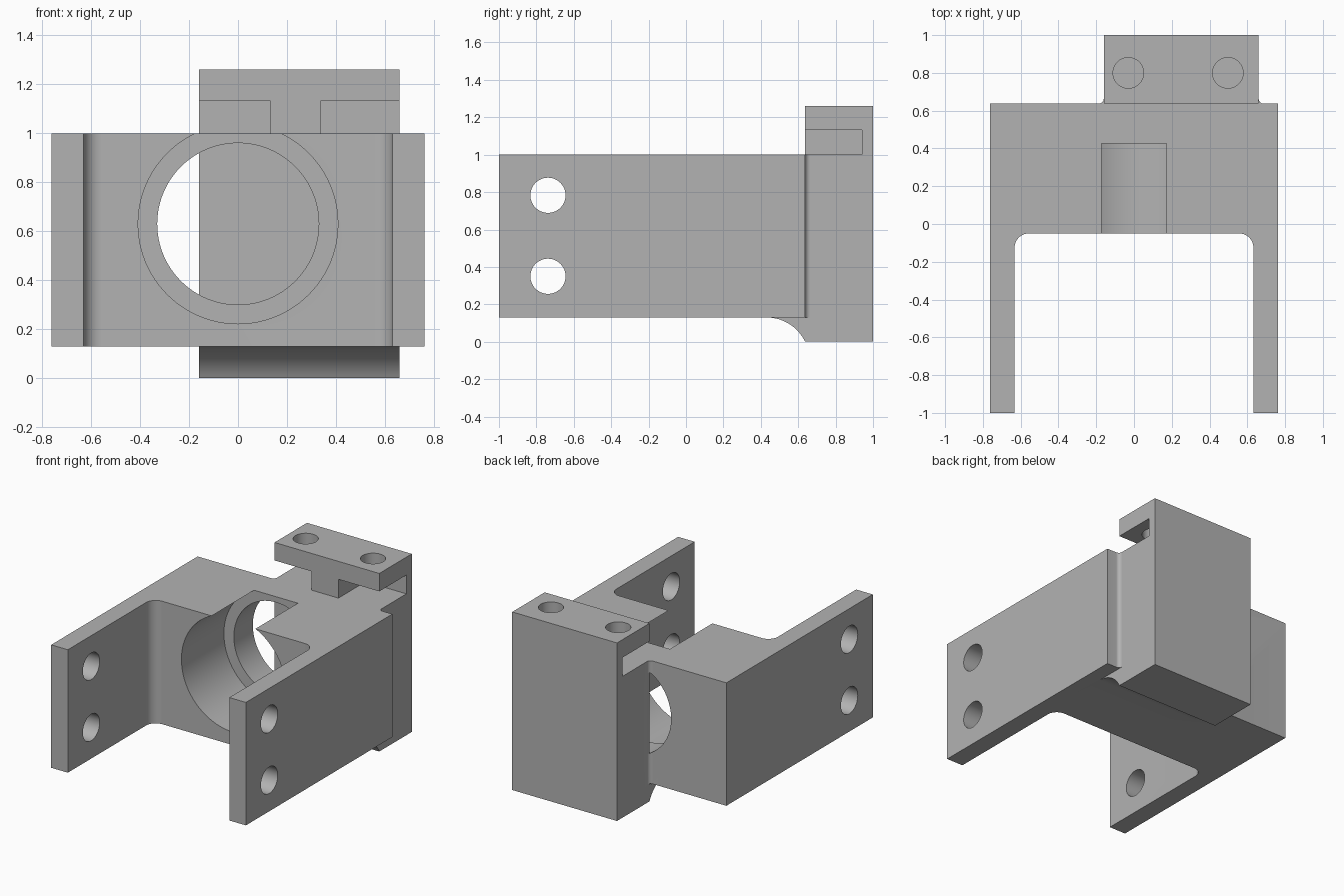
import bpy, bmesh
from math import cos, sin, pi, radians, asin
from mathutils import Vector, Matrix

cube = bpy.data.objects.get("Cube")
if cube:
    bpy.data.objects.remove(cube, do_unlink=True)

grey = bpy.data.materials.new("plain grey")
grey.use_nodes = True
colour = (0.45, 0.45, 0.45, 1)
grey.diffuse_color = colour
grey.node_tree.nodes["Principled BSDF"].inputs["Base Color"].default_value = colour


def add_object(name, bm):
    bmesh.ops.recalc_face_normals(bm, faces=bm.faces)
    mesh = bpy.data.meshes.new(name)
    bm.to_mesh(mesh)
    bm.free()
    mesh.materials.append(grey)
    obj = bpy.data.objects.new(name, mesh)
    bpy.context.collection.objects.link(obj)
    return obj


def arc(cx, cy, r, start, end, steps=12):
    angles = [start + (end - start) * i / steps for i in range(steps + 1)]
    return [(cx + r * cos(a), cy + r * sin(a)) for a in angles]


def prism(name, points, direction):
    """Extrude a closed outline of 3D points along a direction."""
    bm = bmesh.new()
    face = bm.faces.new([bm.verts.new(p) for p in points])
    new = bmesh.ops.extrude_face_region(bm, geom=[face])["geom"]
    verts = [v for v in new if isinstance(v, bmesh.types.BMVert)]
    bmesh.ops.translate(bm, verts=verts, vec=direction)
    return add_object(name, bm)


def box(name, low, high):
    (x, y, z), (u, v, w) = low, high
    return prism(name, [(x, y, z), (u, y, z), (u, v, z), (x, v, z)], (0, 0, w - z))


def cylinder(name, start, end, radius, steps=72):
    start, end = Vector(start), Vector(end)
    axis = end - start
    turn = Vector((0, 0, 1)).rotation_difference(axis).to_matrix().to_4x4()
    bm = bmesh.new()
    bmesh.ops.create_cone(bm, cap_ends=True, segments=steps, radius1=radius,
                          radius2=radius, depth=axis.length,
                          matrix=Matrix.Translation((start + end) / 2) @ turn)
    return add_object(name, bm)


def combine(target, other, operation):
    mod = target.modifiers.new(operation, "BOOLEAN")
    mod.operation, mod.solver, mod.object = operation, "EXACT", other
    other.hide_render = True
    bpy.context.view_layer.objects.active = target
    bpy.ops.object.modifier_apply(modifier=mod.name)
    bpy.data.objects.remove(other, do_unlink=True)


HALF, ARM, FRONT, BACK = 0.762, 0.632, -0.05, 0.637
BOTTOM, TOP = 0.13, 1.0
LEFT, RIGHT = -0.16, 0.66
R, F = 0.075, 0.027

# Fork body with rounded inner corners and small fillets at the back
outline = [(-HALF, BACK), (-HALF, -1), (-ARM, -1)]
outline += arc(-ARM + R, FRONT - R, R, pi, pi / 2)
outline += arc(ARM - R, FRONT - R, R, pi / 2, 0)
outline += [(ARM, -1), (HALF, -1), (HALF, BACK)]
outline += arc(RIGHT + F, BACK + F, F, -pi / 2, -pi, 8)
outline += arc(LEFT - F, BACK + F, F, 0, -pi / 2, 8)
bracket = prism("fork_bracket", [(x, y, BOTTOM) for x, y in outline],
                (0, 0, TOP - BOTTOM))

# Stepped bore and arm bolt holes
combine(bracket, cylinder("counterbore", (0, -0.3, 0.63), (0, 0.425, 0.63), 0.408, 96),
        "DIFFERENCE")
combine(bracket, cylinder("bore", (0, 0.3, 0.63), (0, 0.8, 0.63), 0.33, 96), "DIFFERENCE")
for z in (0.35, 0.783):
    combine(bracket, cylinder("arm_hole", (-1, -0.738, z), (1, -0.738, z), 0.094),
            "DIFFERENCE")

# Rear block with a concave fillet running under the body
rise, run = BOTTOM, BACK - 0.43
radius = (run ** 2 + rise ** 2) / (2 * rise)
side = [(1, 0), (1, 1.26), (BACK, 1.26), (BACK, BOTTOM)]
side += arc(0.43, BOTTOM - radius, radius, pi / 2, pi / 2 - asin(run / radius), 16)
block = prism("rear_block", [(LEFT, y, z) for y, z in side], (RIGHT - LEFT, 0, 0))

# Side slots leave a T-shaped top, each flange with a vertical hole
for low, high, hole in ((LEFT - 0.2, 0.13, -0.03), (0.34, RIGHT + 0.2, 0.497)):
    combine(block, box("slot", (low, 0.5, TOP), (high, 0.94, 1.133)), "DIFFERENCE")
    combine(block, cylinder("flange_hole", (hole, 0.8, 1.06), (hole, 0.8, 1.5), 0.081),
            "DIFFERENCE")

combine(bracket, block, "UNION")

bpy.ops.object.select_all(action="DESELECT")
bracket.select_set(True)
bpy.context.view_layer.objects.active = bracket
bpy.ops.object.shade_smooth_by_angle(angle=radians(25))
